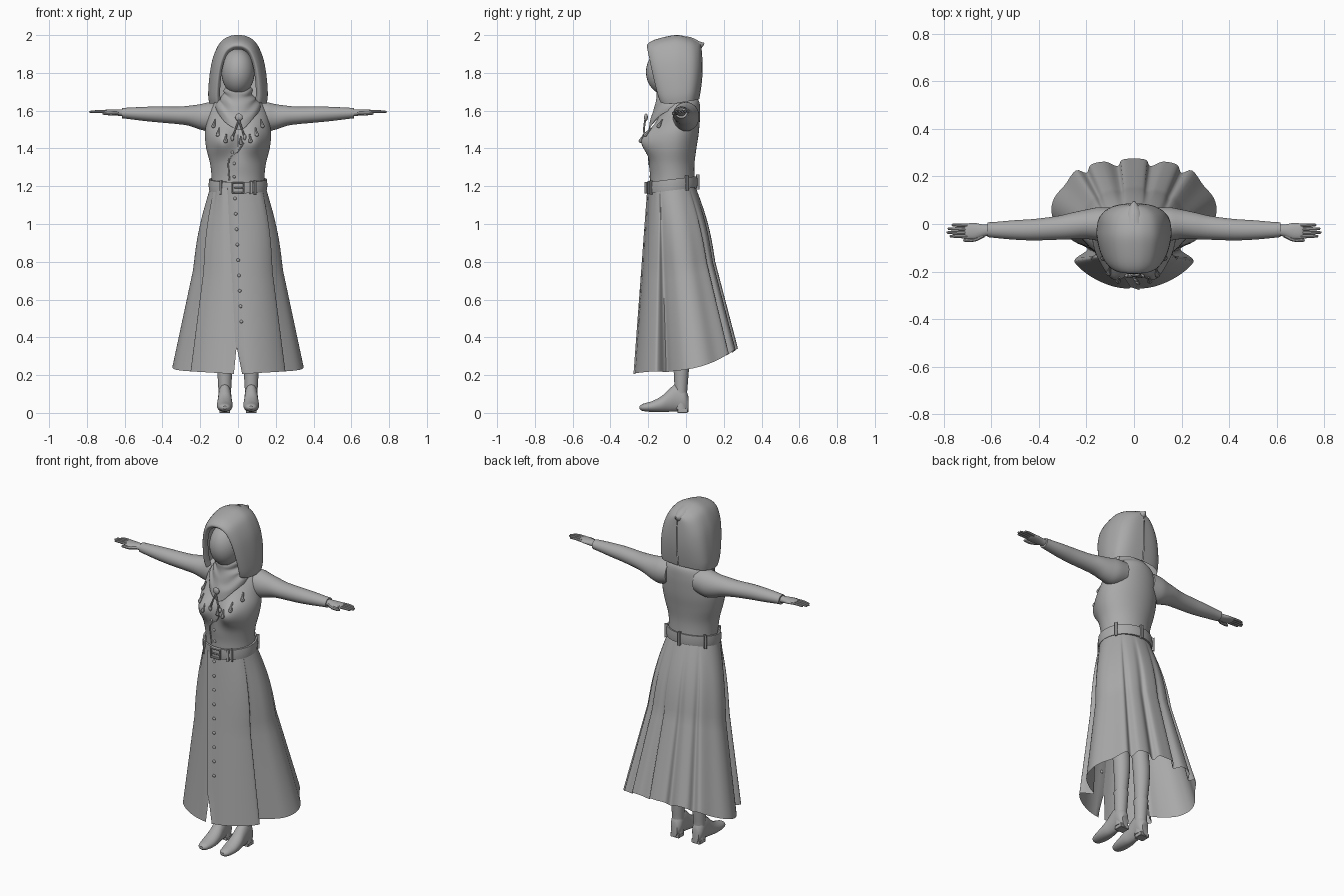
import bpy, bmesh, math
from mathutils import Vector, Matrix
from mathutils.bvhtree import BVHTree

if "Cube" in bpy.data.objects:
    bpy.data.objects.remove(bpy.data.objects["Cube"])

grey = bpy.data.materials.new("plain grey")
grey.diffuse_color = (0.40, 0.40, 0.40, 1)
grey.use_nodes = True
grey.node_tree.nodes["Principled BSDF"].inputs["Base Color"].default_value = grey.diffuse_color
X, Y, Z = Vector((1, 0, 0)), Vector((0, 1, 0)), Vector((0, 0, 1))


def finish(name, bm, angle=40):
    bmesh.ops.recalc_face_normals(bm, faces=bm.faces)
    me = bpy.data.meshes.new(name)
    bm.to_mesh(me)
    bm.free()
    me.materials.append(grey)
    ob = bpy.data.objects.new(name, me)
    bpy.context.collection.objects.link(ob)
    bpy.ops.object.select_all(action='DESELECT')
    bpy.context.view_layer.objects.active = ob
    ob.select_set(True)
    bpy.ops.object.shade_smooth_by_angle(angle=math.radians(angle))
    return ob


def smooth(pts, n, closed=False):
    """Catmull-Rom through rows of numbers, n steps per span."""
    out, m = [], len(pts)
    at = (lambda i: pts[i % m]) if closed else (lambda i: pts[min(max(i, 0), m - 1)])
    for i in range(m if closed else m - 1):
        for k in range(n):
            t = k / n
            out.append([0.5 * (2 * b + (c - a) * t + (2 * a - 5 * b + 4 * c - d) * t * t
                               + (3 * b - a - 3 * c + d) * t ** 3)
                        for a, b, c, d in zip(at(i - 1), at(i), at(i + 1), at(i + 2))])
    return out if closed else out + [list(pts[-1])]


def grid(name, rows, closed=True, caps=True, loop=False, angle=40):
    bm = bmesh.new()
    vs = [[bm.verts.new(p) for p in r] for r in rows]
    n = len(vs[0])
    for i in range(len(vs) if loop else len(vs) - 1):
        a, b = vs[i], vs[(i + 1) % len(vs)]
        for j in range(n if closed else n - 1):
            k = (j + 1) % n
            bm.faces.new((a[j], a[k], b[k], b[j]))
    if caps and closed and not loop:
        bm.faces.new(vs[0])
        bm.faces.new(vs[-1])
    return finish(name, bm, angle)


def ring(c, u, v, ru, rv, n=24):
    c = Vector(c)
    return [c + u * ru * math.cos(2 * math.pi * i / n) + v * rv * math.sin(2 * math.pi * i / n)
            for i in range(n)]


def tube(name, pts, r, n=8, steps=4):
    """Round tube through points; r is one radius or one per point."""
    rs = r if isinstance(r, list) else [r] * len(pts)
    rows = smooth([list(p) + [q] for p, q in zip(pts, rs)], steps)
    ps, out = [Vector(p[:3]) for p in rows], []
    for i, p in enumerate(ps):
        d = (ps[min(i + 1, len(ps) - 1)] - ps[max(i - 1, 0)]).normalized()
        u = d.cross(Y if abs(d.y) < 0.8 else Z).normalized()
        out.append(ring(p, u, d.cross(u), rows[i][3], rows[i][3], n))
    return grid(name, out)


def ball(name, c, s, rot=None, seg=32):
    bm = bmesh.new()
    bmesh.ops.create_uvsphere(bm, u_segments=seg, v_segments=seg // 2, radius=1)
    bm.transform(Matrix.Translation(c) @ (rot or Matrix()) @ Matrix.Diagonal((*s, 1)))
    return finish(name, bm)


# bodice: z, front y, back y, half width, with bust added on the front
rows = []
for z, yf, yb, w in smooth([(1.18, -.19, .05, .14), (1.25, -.19, .045, .14), (1.32, -.195, .045, .148),
                            (1.40, -.19, .055, .168), (1.47, -.18, .066, .175), (1.53, -.16, .072, .168),
                            (1.59, -.135, .075, .155), (1.64, -.115, .072, .125), (1.67, -.105, .055, .085),
                            (1.72, -.10, .02, .06)], 6):
    r = ring((0, (yf + yb) / 2, z), X, Y, w, (yb - yf) / 2, 64)
    for p in r:
        if p.y < -.05:
            p.y -= .065 * math.exp(-((abs(p.x) - .085) / .065) ** 2 - ((z - 1.44) / .075) ** 2) \
                * min(1, (-.05 - p.y) / .06)
    rows.append(r)
bodice = grid("bodice", rows)

# skirt: pleated hem outline blended up to the waist, open at the front seam
half = [(0, -.272), (.09, -.262), (.18, -.222), (.245, -.168), (.243, -.143), (.195, -.105), (.25, -.075),
        (.32, -.02), (.347, .05), (.335, .11), (.29, .165), (.245, .225), (.2, .215), (.18, .25),
        (.12, .262), (.07, .243), (.05, .27)]
hem = smooth(half + [(0, .275)] + [(-x, y) for x, y in half[:0:-1]], 4, True)
hem.append(hem[0])
rows = []
for i in range(25):
    t = i / 24
    row = []
    for j, (hx, hy) in enumerate(hem):
        a = math.atan2(hy, hx)
        bulge = .014 * math.sin(math.pi * min(1, t * 2.2))
        wx, wy = .148 * math.cos(a), -.073 + .126 * math.sin(a)
        x = wx + (hx - wx) * t + bulge * math.cos(a)
        y = wy + (hy - wy) * t + bulge * math.sin(a) * (hy > 0)
        hz = .205 + .135 * (max(0, hy + .1) / .375) ** 2.5 + .02 * min(1, abs(hx) / .34)
        z = 1.19 + (hz - 1.19) * t
        if hy < -.2:
            x -= .05 * (1 - t) * math.exp(-(x / .08) ** 2)
            gap = .022 * (t - .85) / .15 if t > .85 else -.006
            if j == 0:
                x, y = x + gap, y - .006
            elif j == len(hem) - 1:
                x -= gap
        row.append((x, y, z))
    rows.append(row)
skirt = grid("skirt", rows, closed=False, angle=60)

trees = [BVHTree.FromPolygons([v.co for v in o.data.vertices], [p.vertices for p in o.data.polygons])
         for o in (bodice, skirt)]


def on_front(x, z, off=0.0):
    """Point on the front of the dress, lifted by off."""
    ys = [h[0].y for h in (t.ray_cast(Vector((x, -2, z)), Y) for t in trees) if h[0]]
    return Vector((x, min(ys) - off, z))


# buttons and bodice edge
for i in range(9):
    ball("skirt_button", on_front(-.016 + .0042 * i, 1.135 - .0815 * i), (.009, .006, .009), seg=12)
for x, z in ((-.02, 1.25), (-.02, 1.32), (-.03, 1.38)):
    ball("bodice_button", on_front(x, z), (.008, .006, .008), seg=12)
tube("bodice_edge", [on_front(x, z) for x, z in ((.03, 1.43), (0, 1.385), (-.045, 1.345), (-.05, 1.29), (-.045, 1.23))], .004)


# belt, tilted up to the back
def belt_ring(grow, z):
    r = ring((0, -.074, z), X, Y, .147 + grow, .127 + grow, 64)
    for p in r:
        p.z += .12 * (p.y + .074)
    return r


grid("belt", [belt_ring(g, z) for g, z in ((-.004, 1.178), (.006, 1.178), (.009, 1.205), (.006, 1.237), (-.004, 1.237))],
     loop=True)


def box(name, c, s, ang=0):
    bm = bmesh.new()
    bmesh.ops.create_cube(bm, size=1)
    bm.transform(Matrix.Translation(c) @ Matrix.Rotation(ang, 4, 'Z') @ Matrix.Diagonal((*s, 1)))
    bmesh.ops.bevel(bm, geom=bm.edges[:], offset=.002, segments=1, affect='EDGES')
    return finish(name, bm, 30)


for a in (-125, -55, 35, 90, 145):
    r = math.radians(a)
    y = .136 * math.sin(r)
    box("belt_loop", (.157 * math.cos(r), -.074 + y, 1.207 + .12 * y), (.012, .014, .075), r + math.pi / 2)
for dx in (-.03, .03):
    box("buckle_side", (dx, -.213, 1.192), (.008, .012, .06))
for dz in (-.027, .027):
    box("buckle_bar", (0, -.213, 1.192 + dz), (.066, .012, .008))
box("buckle_prong", (.005, -.216, 1.192), (.05, .008, .007))
box("belt_keeper", (.07, -.195, 1.193), (.014, .014, .07), .25)

# sleeves, hands and boots, both sides
for s in (-1, 1):
    rows = smooth([(.09, 0, 1.575, .068, .07), (.15, 0, 1.568, .07, .077), (.2, -.001, 1.567, .062, .067),
                   (.26, -.008, 1.573, .056, .053), (.32, -.016, 1.575, .05, .046), (.42, -.024, 1.58, .045, .042),
                   (.5, -.025, 1.583, .041, .037), (.58, -.025, 1.586, .034, .03), (.615, -.024, 1.587, .031, .027)], 4)
    grid("sleeve", [ring((s * x, y, z), Y, Z, a, b, 32) for x, y, z, a, b in rows])
    rows = smooth([(.6, -.025, 1.588, .022, .019), (.635, -.028, 1.59, .026, .017), (.67, -.03, 1.592, .034, .014),
                   (.7, -.03, 1.594, .032, .011), (.712, -.03, 1.594, .026, .007)], 4)
    grid("palm", [ring((s * x, y, z), Y, Z, a, b) for x, y, z, a, b in rows])
    for y, end in ((-.006, .762), (-.022, .778), (-.038, .782), (-.053, .77)):
        tube("finger", [(s * .69, y, 1.594), (s * .735, y + .001, 1.596), (s * end, y + .002, 1.594),
                        (s * (end + .004), y + .002, 1.594)], [.008, .0075, .0055, .002])
    tube("thumb", [(s * .635, -.045, 1.589), (s * .67, -.063, 1.586), (s * .712, -.068, 1.585), (s * .716, -.068, 1.585)],
         [.012, .011, .007, .002])

    cx = s * .07
    rows = smooth([(-.245, .02, .036, .012), (-.228, .01, .048, .029), (-.18, .005, .062, .04), (-.13, .004, .088, .041),
                   (-.09, .006, .125, .037), (-.05, .008, .155, .035), (-.01, .004, .14, .034), (.012, .004, .09, .02)], 4)
    grid("boot_foot", [ring((cx, y, (a + b) / 2), X, Z, w, (b - a) / 2) for y, a, b, w in rows])
    rows = smooth([(.02, -.06, .01, .033), (.1, -.06, .006, .033), (.16, -.062, .01, .036), (.235, -.066, .016, .04)], 4)
    grid("boot_shaft", [ring((cx, (a + b) / 2, z), X, Y, w, (b - a) / 2) for z, a, b, w in rows])
    box("boot_heel", (cx, -.018, .012), (.056, .054, .024))
    tube("leg", [(cx, -.025, .2), (cx, -.02, .4), (cx, -.04, .6), (cx, -.06, .9)], [.032, .046, .048, .065], 20)

# head with a smooth blank face
ball("face", (0, -.105, 1.805), (.088, .107, .122))

# hood: arches from the face opening to the back
arch = [(.97, 0), (1, .14), (.95, .42), (.83, .68), (.6, .89), (.3, .98)]
arch = smooth(arch + [(0, 1)] + [(-x, z) for x, z in arch[::-1]], 4)
rows = []
for w, yt, yb, zt, zb in smooth([(.095, -.185, -.115, 1.925, 1.66), (.112, -.208, -.135, 1.945, 1.645),
                                 (.138, -.175, -.11, 1.972, 1.638), (.155, -.10, -.06, 1.993, 1.638),
                                 (.157, -.04, -.015, 2.0, 1.645), (.145, .02, .025, 1.985, 1.652),
                                 (.115, .055, .05, 1.968, 1.656), (.07, .073, .064, 1.958, 1.66),
                                 (.002, .08, .07, 1.952, 1.66)], 4):
    rows.append([(x * w, yb + (yt - yb) * u ** .8 + .012 * math.sin(math.pi * u) * (yb > 0), zb + (zt - zb) * u)
                 for x, u in ((x, max(0, u)) for x, u in arch)])
grid("hood", rows, closed=False, angle=60)
tube("hood_peak", [(0, .0, 1.945), (0, .05, 1.944), (0, .08, 1.95), (0, .096, 1.957)], [.05, .036, .016, .003], 20)

# cowl scarf with folds, dropping to a point in front
rows = []
prof = smooth([(1.725, -.085, .062, .06, 0), (1.705, -.085, .078, .068, .01), (1.68, -.08, .075, .07, .02),
               (1.655, -.075, .094, .082, .03), (1.63, -.073, .098, .088, .045), (1.605, -.068, .118, .102, .06),
               (1.575, -.066, .118, .106, .075)], 5)
for z, cy, rx, ry, drop in prof:
    r = ring((0, cy, z), X, Y, rx, ry, 48)
    for p in r:
        f = max(0, (cy - p.y) / ry)
        p.z -= drop * f ** 3 - .5 * drop * (1 - f)
        p.y -= .35 * drop * f ** 3
        p.z += .004 * math.sin(p.x * 60 + z * 90)
    rows.append(r)
grid("scarf", rows, caps=False, angle=60)

# brooch, cords and hanging drops
ball("brooch", (.005, -.212, 1.565), (.02, .01, .02), seg=20)
for x, z in ((-.03, 1.455), (.035, 1.46)):
    pts = [Vector((.005, -.216, 1.55)), on_front(.005 + (x - .005) * .5, (1.55 + z) / 2, .006), on_front(x, z, .006)]
    pts[1].y = min(pts[1].y, -.222)
    tube("cord", pts, .005)
    ball("cord_end", pts[2], (.009, .009, .016), seg=12)
for x, z in ((-.122, 1.555), (-.1, 1.51), (-.062, 1.475), (.014, 1.465), (.062, 1.475), (.093, 1.51), (.122, 1.555)):
    top, low = on_front(x, z, .008), on_front(x * 1.08, z - .045, .008)
    tube("drop", [top, top.lerp(low, .4), top.lerp(low, .85), low], [.003, .006, .011, .004])
